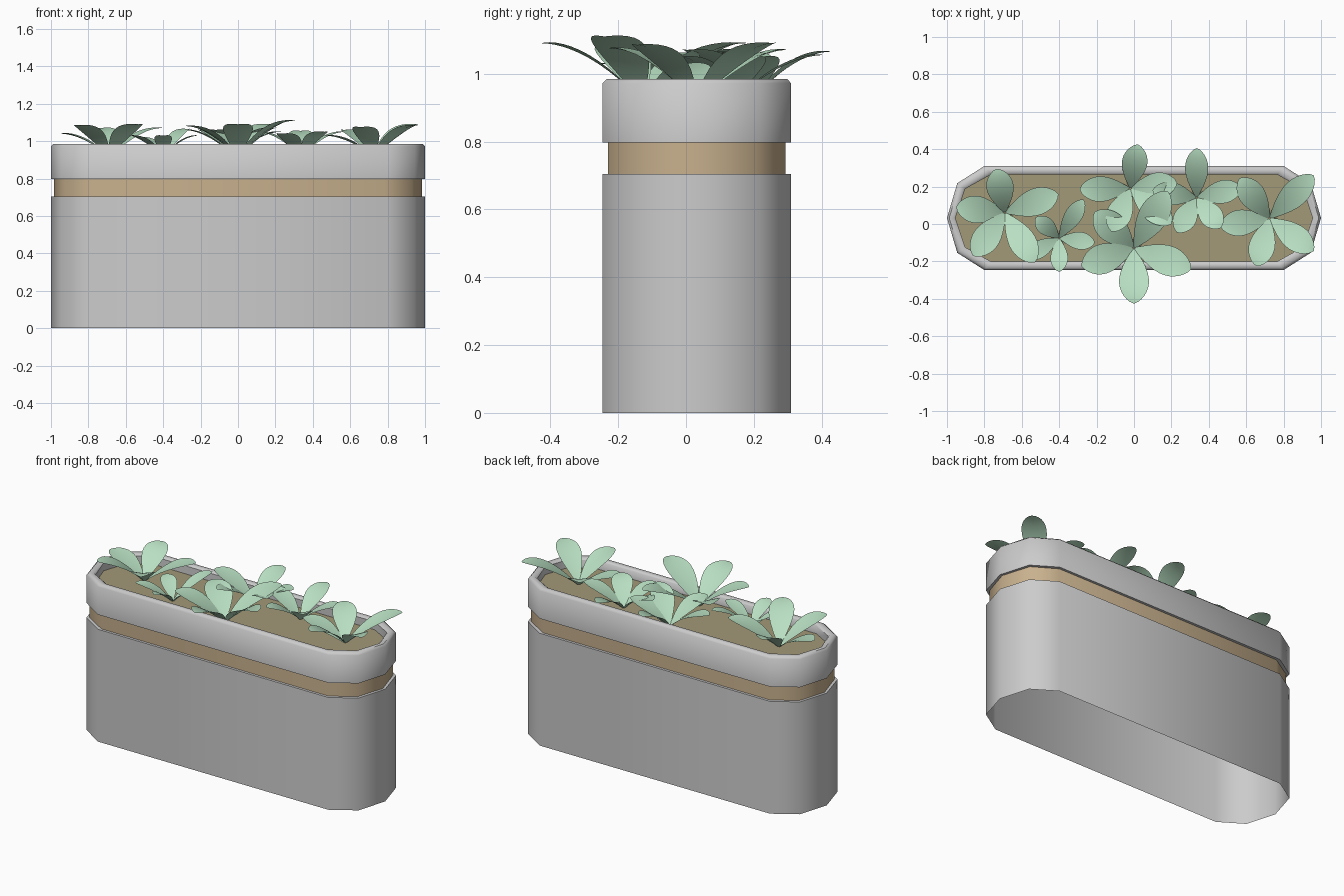
import bpy, bmesh, math
from mathutils import Vector

if "Cube" in bpy.data.objects:
    bpy.data.objects.remove(bpy.data.objects["Cube"])

YC = 0.032
OUTLINE = [(1, 0), (0.945, 0.186), (0.8, 0.278), (-0.8, 0.278), (-0.945, 0.186),
           (-1, 0), (-0.945, -0.186), (-0.8, -0.278), (0.8, -0.278), (0.945, -0.186)]


def material(name, rgb):
    m = bpy.data.materials.new(name)
    m.diffuse_color = (*rgb, 1)
    m.use_nodes = True
    m.node_tree.nodes["Principled BSDF"].inputs["Base Color"].default_value = m.diffuse_color
    return m


def finish(name, bm, mat=None, angle=45):
    me = bpy.data.meshes.new(name)
    bm.to_mesh(me)
    bm.free()
    ob = bpy.data.objects.new(name, me)
    bpy.context.collection.objects.link(ob)
    if mat:
        me.materials.append(mat)
    bpy.ops.object.select_all(action='DESELECT')
    ob.select_set(True)
    bpy.context.view_layer.objects.active = ob
    bpy.ops.object.shade_smooth_by_angle(angle=math.radians(angle))
    return ob


def shell(name, profile, mat=None, cap=False):
    """Sweep (inset, z) profile points around the planter outline."""
    bm = bmesh.new()
    rings = [[bm.verts.new((x * (1 - d), YC + y * (1 - d / 0.278), z)) for x, y in OUTLINE]
             for d, z in profile]
    n = len(OUTLINE)
    for a, b in zip(rings, rings[1:]):
        for i in range(n):
            j = (i + 1) % n
            bm.faces.new((a[i], a[j], b[j], b[i]))
    if cap:
        bm.faces.new(rings[-1])
    return finish(name, bm, mat)


def plant(name, base, tips, width):
    """Rosette of arched, slightly folded leaves from base to each tip."""
    bm = bmesh.new()
    base = Vector((*base, 0.92))
    steps = 12
    for tip in tips:
        run = Vector(tip) - base
        side = Vector((-run.y, run.x, 0)).normalized()
        rows = []
        for k in range(steps + 1):
            t = 1 - (1 - k / steps) ** 1.4
            mid = base + Vector((run.x * t, run.y * t, run.z * (1 - (1 - t) ** 1.8)))
            w = width * max(0.06 * (1 - t), max(0, math.sin(math.pi * t ** 1.35)) ** 0.62)
            w = max(w, 0.002)
            rows.append([bm.verts.new(mid + side * w * s + Vector((0, 0, 0.12 * w * abs(s))))
                         for s in (1, 0, -1)])
        for a, b in zip(rows, rows[1:]):
            for i in range(2):
                bm.faces.new((a[i], a[i + 1], b[i + 1], b[i]))
    bmesh.ops.recalc_face_normals(bm, faces=bm.faces)
    for f in bm.faces:
        if f.normal.z < 0:
            f.normal_flip()
    finish(name, bm, leaf_green, 60)


wood = material("wood", (0.58, 0.44, 0.27))
earth = material("soil", (0.36, 0.32, 0.19))
leaf_green = material("leaf", (0.48, 0.74, 0.54))

# Planter: open-bottomed body, recessed wood band, hollow rim, soil
shell("planter_body", [(0, 0), (0, 0.705), (0.03, 0.705)])
shell("wood_band", [(0.016, 0.70), (0.016, 0.80)], wood)
shell("planter_rim", [(0.03, 0.797), (0, 0.797), (0, 0.972), (0.012, 0.985),
                      (0.035, 0.985), (0.045, 0.975), (0.045, 0.92)])
shell("soil", [(0.045, 0.925)], earth, cap=True)

# Plants: base position, leaf tips, leaf half width
plant("plant_left", (-0.69, 0.06), [(-0.735, 0.295, 1.07), (-0.405, 0.16, 1.07), (-0.53, -0.205, 1.09),
      (-0.86, -0.17, 1.085), (-0.95, 0.09, 1.04)], 0.073)
plant("plant_mid_left", (-0.4, -0.075), [(-0.27, 0.13, 1.065), (-0.21, -0.1, 1.03), (-0.4, -0.255, 1.03),
      (-0.585, -0.18, 1.03), (-0.525, 0.035, 1.02)], 0.047)
plant("plant_front", (0, -0.13), [(0.18, 0.175, 1.09), (0.305, -0.24, 1.11), (0, -0.425, 1.09),
      (-0.28, -0.225, 1.08), (-0.21, 0.065, 1.06)], 0.08)
plant("plant_back", (-0.02, 0.19), [(0.02, 0.425, 1.065), (-0.29, 0.185, 1.06), (-0.12, -0.04, 1.06),
      (0.2, 0.0, 1.07), (0.23, 0.22, 1.05)], 0.068)
plant("plant_mid_right", (0.335, 0.14), [(0.335, 0.405, 1.055), (0.575, 0.195, 1.05), (0.465, -0.02, 1.05),
      (0.23, -0.045, 1.04), (0.1, 0.18, 1.05)], 0.062)
plant("plant_right", (0.725, 0.03), [(0.96, 0.26, 1.09), (0.96, -0.145, 1.085), (0.655, -0.225, 1.075),
      (0.46, -0.01, 1.03), (0.565, 0.245, 1.06)], 0.07)
